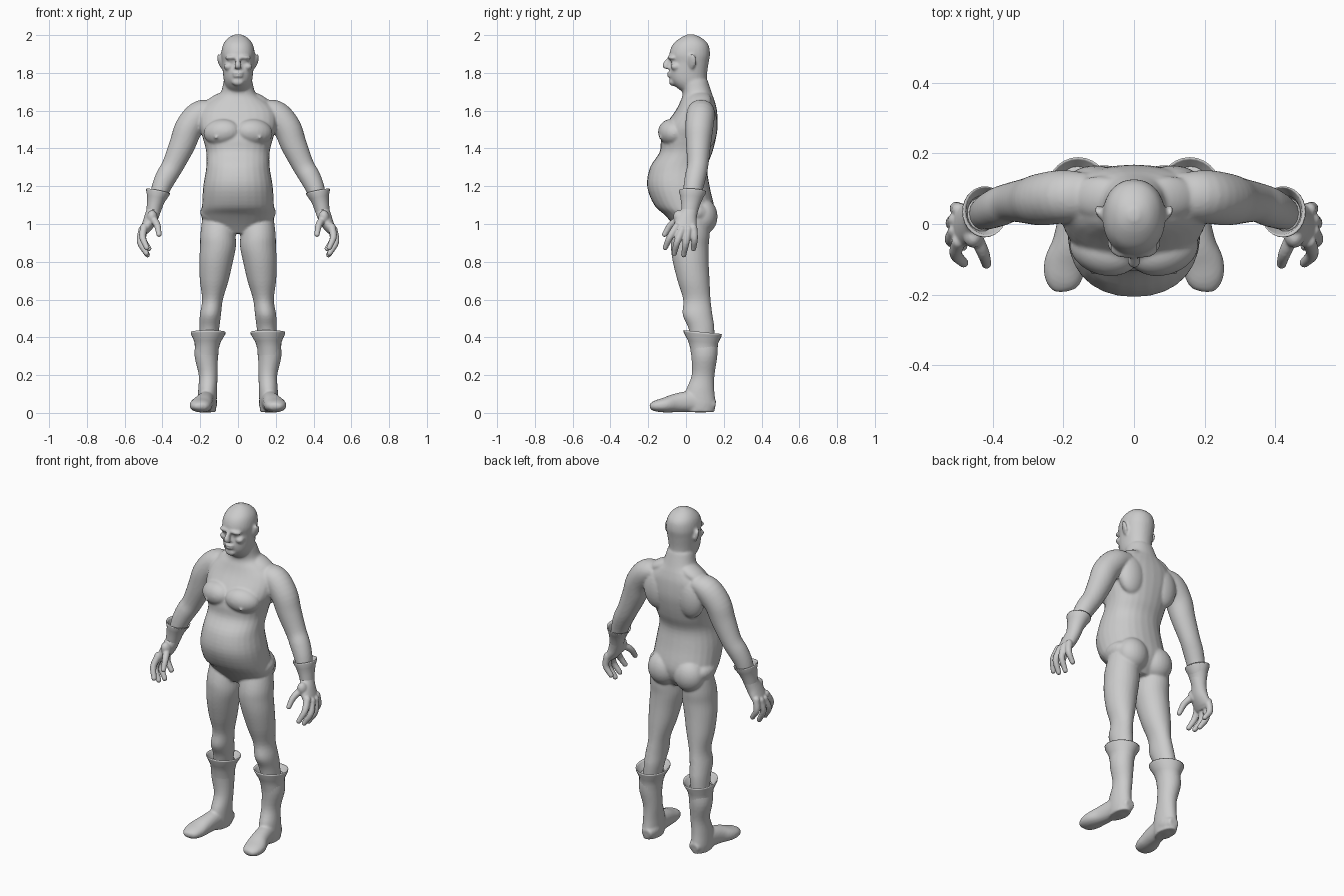
import bpy, bmesh, math
from mathutils import Vector, Matrix, Euler

SEG = 28


def spline(rows, steps):
    """Catmull-Rom through rows of numbers."""
    if steps < 2:
        return [Vector(r) for r in rows]
    v = [Vector(r) for r in rows]
    v = [v[0] * 2 - v[1]] + v + [v[-1] * 2 - v[-2]]
    out = []
    for i in range(1, len(v) - 2):
        p0, p1, p2, p3 = v[i - 1:i + 3]
        for k in range(steps):
            t = k / steps
            out.append(0.5 * (2 * p1 + (p2 - p0) * t + (2 * p0 - 5 * p1 + 4 * p2 - p3) * t * t
                              + (3 * p1 - p0 - 3 * p2 + p3) * t ** 3))
    return out + [v[-2]]


def loft(bm, rows, axis=None, ref=(0, 1, 0), steps=4, power=2.0, side=1, cap=True):
    """Skin of elliptical rings; row = x, y, z, half-size across ref, half-size along ref."""
    rows = spline(rows, steps)
    pts = [Vector(r[:3]) for r in rows]
    rings = []
    for i, r in enumerate(rows):
        t = Vector(axis) if axis else pts[min(i + 1, len(pts) - 1)] - pts[max(i - 1, 0)]
        t.normalize()
        v = Vector(ref)
        v = (v - t * v.dot(t)).normalized()
        u = v.cross(t)
        ring = []
        for k in range(SEG):
            a = 2 * math.pi * k / SEG
            c, s = math.cos(a), math.sin(a)
            p = pts[i] + u * (r[3] * math.copysign(abs(c) ** (2 / power), c)) \
                + v * (r[4] * math.copysign(abs(s) ** (2 / power), s))
            ring.append(bm.verts.new((p.x * side, p.y, max(p.z, 0))))
        rings.append(ring)
    for a, b in zip(rings, rings[1:]):
        for k in range(SEG):
            j = (k + 1) % SEG
            bm.faces.new((a[k], a[j], b[j], b[k]))
    if cap:
        bm.faces.new(rings[0])
        bm.faces.new(rings[-1])


def stack(bm, rows, cx=None, **kw):
    """Upright loft; row = z, x centre, half width, front y, back y."""
    loft(bm, [(x, (f + b) / 2, z, w, (b - f) / 2) for z, x, w, f, b in rows],
         axis=(0, 0, 1), **kw)


def ball(bm, loc, size, rot=(0, 0, 0), side=1):
    m = Matrix.LocRotScale(Vector(loc), Euler(rot), Vector(size))
    if side < 0:
        m = Matrix.Diagonal((-1, 1, 1, 1)) @ m
    bmesh.ops.create_uvsphere(bm, u_segments=24, v_segments=16, radius=1, matrix=m)


def finish(bm, name, voxel=None, smooth=4, mirror=False):
    bmesh.ops.recalc_face_normals(bm, faces=bm.faces[:])
    me = bpy.data.meshes.new(name)
    bm.to_mesh(me)
    bm.free()
    ob = bpy.data.objects.new(name, me)
    bpy.context.collection.objects.link(ob)
    for f in me.polygons:
        f.use_smooth = True
    if voxel:
        m = ob.modifiers.new("blend", 'REMESH')
        m.mode, m.voxel_size, m.use_smooth_shade = 'VOXEL', voxel, True
        m = ob.modifiers.new("soften", 'SMOOTH')
        m.factor, m.iterations = 0.5, smooth
    if mirror:
        m = ob.modifiers.new("mirror", 'MIRROR')
        m.use_mirror_merge = False
    return ob


# body: torso
bm = bmesh.new()
stack(bm, [(.95, 0, .09, -.03, .09), (1.0, 0, .165, -.07, .13), (1.05, 0, .19, -.115, .148),
           (1.1, 0, .19, -.168, .148), (1.2, 0, .184, -.206, .125), (1.3, 0, .168, -.19, .113),
           (1.38, 0, .168, -.14, .14), (1.45, 0, .185, -.132, .158), (1.52, 0, .205, -.11, .168),
           (1.6, 0, .2, -.055, .164), (1.65, 0, .15, -.03, .152), (1.69, 0, .095, -.018, .138),
           (1.76, 0, .075, -.03, .115)], power=2.2)
# body: head and nose
stack(bm, [(1.70, 0, .055, -.02, .1), (1.73, 0, .067, -.058, .11), (1.76, 0, .075, -.08, .11),
           (1.80, 0, .08, -.087, .112), (1.855, 0, .085, -.08, .12), (1.9, 0, .089, -.088, .127),
           (1.95, 0, .079, -.07, .118), (1.985, 0, .052, -.03, .083), (2.004, 0, .015, .01, .04)],
      power=2.15)
loft(bm, [(0, -.08, 1.885, .012, .014), (0, -.094, 1.865, .012, .018), (0, -.106, 1.843, .016, .02),
          (0, -.1, 1.825, .02, .018), (0, -.085, 1.82, .014, .012)], axis=(0, 0, 1))
ball(bm, (0, -.085, 1.799), (.03, .016, .007))
ball(bm, (0, -.084, 1.783), (.027, .016, .008))
ball(bm, (0, -.068, 1.752), (.033, .022, .022))
for s in (1, -1):
    # body: brows, cheeks, eyes, ears
    ball(bm, (.036, -.078, 1.882), (.036, .018, .011), (0, .1, .3), s)
    ball(bm, (.05, -.055, 1.833), (.026, .026, .02), (0, 0, .4), s)
    ball(bm, (.035, -.068, 1.86), (.016, .012, .01), side=s)
    ball(bm, (.094, .032, 1.86), (.01, .024, .042), (-.2, .25, -.4), s)
    # body: chest, nipples, shoulder blades, buttocks, hip folds
    ball(bm, (.085, -.075, 1.485), (.1, .07, .07), (0, .1, .3), s)
    ball(bm, (.117, -.137, 1.457), (.008, .008, .008), side=s)
    ball(bm, (.11, .11, 1.52), (.085, .056, .12), side=s)
    ball(bm, (.085, .09, 1.04), (.092, .077, .095), side=s)
    ball(bm, (.12, .03, 1.05), (.082, .1, .06), (0, -.35, 0), s)
    ball(bm, (.1, .075, 1.655), (.09, .06, .035), (0, .45, 0), s)
    # body: arms
    loft(bm, [(.13, .08, 1.61, .05, .065), (.2, .078, 1.582, .072, .075), (.26, .07, 1.51, .074, .074),
              (.295, .066, 1.42, .069, .066), (.345, .062, 1.31, .058, .056), (.38, .05, 1.25, .056, .056),
              (.408, .038, 1.19, .05, .052), (.43, .028, 1.12, .04, .046)], side=s)
    # body: legs
    stack(bm, [(1.06, .1, .085, -.04, .12), (.95, .106, .093, -.075, .125), (.88, .106, .095, -.08, .12),
               (.8, .116, .089, -.07, .12), (.7, .126, .076, -.045, .125), (.6, .135, .055, -.015, .13),
               (.52, .146, .056, -.018, .14), (.45, .152, .053, .012, .15), (.36, .16, .045, .03, .15)],
          side=s)
finish(bm, "body", voxel=.007, smooth=4)

# gloves: palm, fingers, thumb
bm = bmesh.new()
loft(bm, [(.43, .028, 1.13, .043, .05), (.447, .02, 1.07, .038, .043), (.465, .002, 1.02, .036, .056),
          (.488, -.005, .975, .027, .06), (.498, -.005, .95, .015, .05)])
fingers = [((.497, -.05, .985), (.505, -.085, .93), (.483, -.11, .875)),
           ((.507, -.02, .97), (.518, -.047, .905), (.485, -.062, .845)),
           ((.507, .012, .97), (.515, .0, .9), (.48, -.012, .837)),
           ((.497, .04, .98), (.503, .045, .92), (.472, .04, .87)),
           ((.452, -.03, 1.03), (.428, -.08, .995), (.418, -.113, .945))]
for path in fingers:
    rr = (.02, .018, .014)
    rows = [(*p, r, r) for p, r in zip(path, rr)]
    loft(bm, rows, ref=(0, 1, .1))
    ball(bm, path[2], (.0145, .0145, .0145))
    ball(bm, path[0], (.02, .02, .02))
ball(bm, (.455, -.03, 1.03), (.03, .035, .045), (.5, 0, 0))
finish(bm, "gloves", voxel=.005, smooth=4, mirror=True)

# gloves: flared cuffs
bm = bmesh.new()
loft(bm, [(.43, .03, 1.125, .043, .05), (.419, .036, 1.165, .058, .066), (.422, .035, 1.175, .064, .072),
          (.424, .034, 1.168, .064, .072), (.431, .03, 1.14, .051, .06), (.441, .024, 1.1, .042, .049),
          (.447, .02, 1.07, .038, .044)], axis=(-.2, .06, 1), steps=1, cap=False)
finish(bm, "glove_cuffs", mirror=True)

# boots: shaft and foot
bm = bmesh.new()
stack(bm, [(.39, .162, .062, .016, .167), (.3, .168, .062, .028, .166), (.2, .158, .05, .03, .151),
           (.12, .161, .05, .0, .15), (.05, .163, .05, -.01, .157), (.004, .163, .045, 0, .15)])
loft(bm, [(.157, .155, .04, .025, .03), (.16, .1, .05, .05, .05), (.168, .03, .06, .056, .046),
          (.18, -.05, .053, .05, .05), (.195, -.11, .042, .04, .059), (.201, -.155, .037, .031, .053),
          (.204, -.182, .034, .02, .036), (.204, -.192, .032, .008, .015)], ref=(1, 0, 0), power=2.2)
finish(bm, "boots", voxel=.007, smooth=4, mirror=True)

# boots: flared tops
bm = bmesh.new()
loft(bm, [(.16, .09, .39, .058, .07), (.159, .088, .418, .085, .094), (.158, .088, .428, .092, .102),
          (.158, .088, .417, .091, .101), (.161, .09, .375, .069, .08), (.165, .094, .34, .063, .073),
          (.167, .096, .3, .062, .069)], axis=(0, .1, 1), steps=1, cap=False)
finish(bm, "boot_cuffs", mirror=True)
